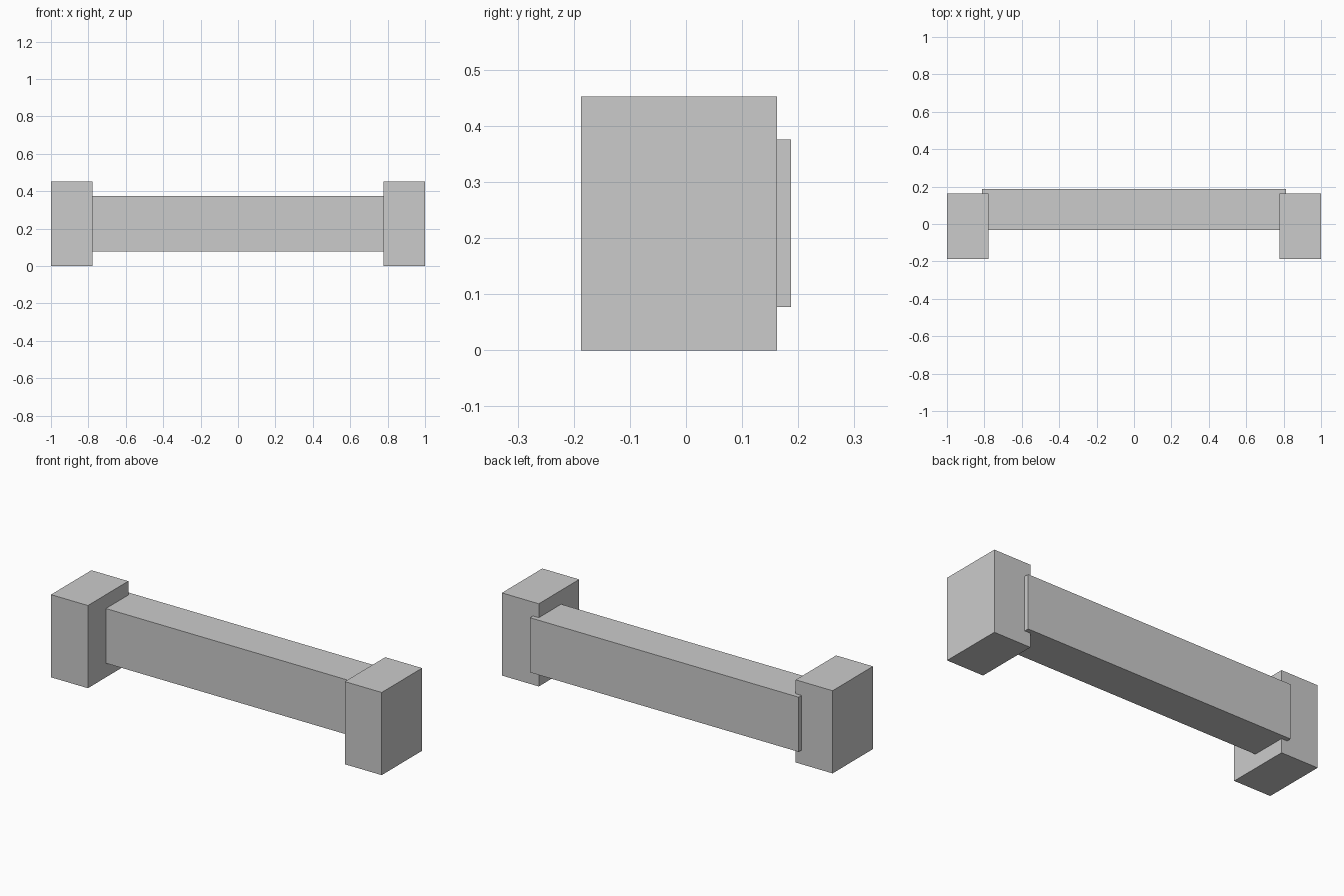
import bpy

if "Cube" in bpy.data.objects:
    bpy.data.objects.remove(bpy.data.objects["Cube"])


def box(name, lo, hi):
    """Axis-aligned box between two corners."""
    bpy.ops.mesh.primitive_cube_add(size=1, location=[(a + b) / 2 for a, b in zip(lo, hi)])
    ob = bpy.context.object
    ob.name = name
    ob.scale = [b - a for a, b in zip(lo, hi)]
    bpy.ops.object.transform_apply(location=False, rotation=False, scale=True)
    return ob


# End posts
for side, x0, x1 in (("left", -1, -0.777), ("right", 0.777, 1)):
    box(side + "_post", (x0, -0.187, 0), (x1, 0.162, 0.452))

# Crossbeam, let into the posts and standing slightly proud at the back
box("crossbeam", (-0.812, -0.031, 0.077), (0.812, 0.187, 0.376))
